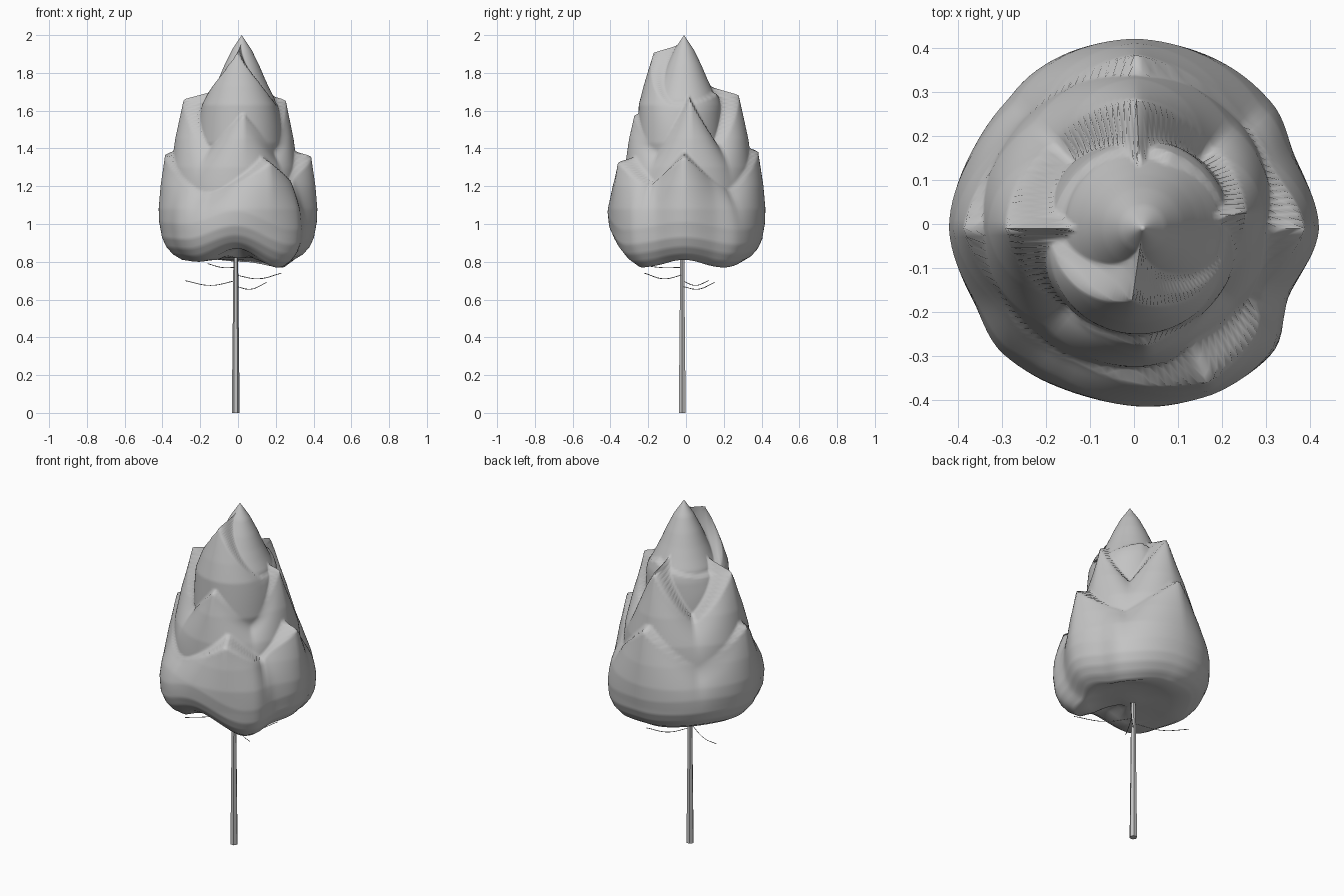
import bpy, bmesh, math
from mathutils import Vector

cube = bpy.data.objects.get("Cube")
if cube:
    bpy.data.objects.remove(cube)

grey = bpy.data.materials.new("pale_grey")
grey.use_nodes = True
colour = (0.55, 0.55, 0.55, 1)
grey.diffuse_color = colour
grey.node_tree.nodes["Principled BSDF"].inputs["Base Color"].default_value = colour

SIDES, ROWS, TOP = 128, 120, 2.0
AXIS = Vector((.02, -.01))


def ease(points, x):
    """Linear interpolation through sorted (x, value) pairs."""
    if x <= points[0][0]:
        return points[0][1]
    for (a, va), (b, vb) in zip(points, points[1:]):
        if x <= b:
            return va + (vb - va) * (x - a) / (b - a)
    return points[-1][1]


def around(points, deg):
    """Soft interpolation around the circle through (angle, value) pairs."""
    pts = [(a + k * 360, v) for k in (-1, 0, 1) for a, v in sorted(points)]
    for (a, va), (b, vb) in zip(pts, pts[1:]):
        if a <= deg <= b:
            t = (deg - a) / (b - a)
            return va + (vb - va) * (3 - 2 * t) * t * t


def smooth_max(a, b, k=.025):
    h = max(k - abs(a - b), 0) / k
    return max(a, b) + h * h * k / 4


def finish(name, bm, angle):
    bmesh.ops.remove_doubles(bm, verts=bm.verts, dist=1e-5)
    bmesh.ops.recalc_face_normals(bm, faces=bm.faces)
    mesh = bpy.data.meshes.new(name)
    bm.to_mesh(mesh)
    bm.free()
    mesh.materials.append(grey)
    obj = bpy.data.objects.new(name, mesh)
    bpy.context.collection.objects.link(obj)
    bpy.ops.object.select_all(action='DESELECT')
    obj.select_set(True)
    bpy.context.view_layer.objects.active = obj
    bpy.ops.object.shade_smooth_by_angle(angle=math.radians(angle))


def loft(name, rings, angle):
    """Skin a stack of closed rings and cap both ends."""
    bm = bmesh.new()
    loops = [[bm.verts.new(co) for co in ring] for ring in rings]
    for a, b in zip(loops, loops[1:]):
        for i in range(len(a)):
            j = (i + 1) % len(a)
            bm.faces.new((a[i], a[j], b[j], b[i]))
    bm.faces.new(loops[0])
    bm.faces.new(loops[-1])
    finish(name, bm, angle)


# Rings of pointed scales: radius by height, tip angles and heights
HEM = [(0, .81), (45, .77), (90, .80), (135, .82), (180, .81),
       (225, .80), (265, .87), (310, .77)]
LOWER = dict(centre=(0, 0), valley=1.17, spread=52, pull=.10, start=.8,
             profile=[(.95, .415), (1.08, .42), (1.2, .41), (1.37, .385)],
             tips=[(0, 1.37), (92, 1.40), (180, 1.38), (293, 1.34)],
             lobes=[(0, 1.0), (25, .96), (45, 1.02), (90, 1.0), (125, 1.01),
                    (155, .98), (180, 1.0), (203, .98), (222, 1.03), (255, 1.02),
                    (285, 1.01), (316, 1.04), (336, .94)])
MIDDLE = dict(centre=(-.01, .01), valley=1.40, spread=50, pull=.09, start=1.1,
              profile=[(.95, .24), (1.1, .335), (1.3, .33), (1.45, .31),
                       (1.57, .285), (1.69, .26)],
              tips=[(8, 1.67), (92, 1.70), (180, 1.67), (272, 1.59)],
              lobes=[(0, .98), (45, 1.0), (90, 1.03), (135, 1.0), (180, 1.04),
                     (225, 1.0), (270, 1.01)])
UPPER = dict(centre=(.01, -.03), valley=1.64, spread=80, pull=.03, start=1.4,
             profile=[(1.2, .18), (1.43, .225), (1.63, .22), (1.73, .195),
                      (1.83, .165), (1.91, .14)],
             tips=[(262, 1.92), (70, 1.70)], lobes=[(0, 1), (180, 1)])
HEART = [(1.3, .18), (1.6, .19), (1.66, .175), (1.71, .15), (1.77, .122),
         (1.84, .092), (1.92, .053), (TOP, 0)]
# Rounding-in of the surface just above the hem
ROUNDING = [(0, .12), (.03, .07), (.07, .035), (.12, .012), (.2, 0)]


def scale_radius(ring, deg, z):
    peak, top = 0, ring["valley"]
    for angle, height in ring["tips"]:
        d = abs((deg - angle + 180) % 360 - 180) / ring["spread"]
        p = max(0, 1 - d) ** 1.3
        if p > peak:
            peak, top = p, ring["valley"] + (height - ring["valley"]) * p
    t = min(max((z - ring["start"]) / (top - ring["start"]), 0), 1)
    r = ease(ring["profile"], z) * around(ring["lobes"], deg)
    r -= ring["pull"] * (1 - peak) * t ** 3
    r -= max(0, z - top + .01) * 3.5          # step in above the rim
    a = math.radians(deg)
    offset = Vector(ring["centre"]) - AXIS
    return r + offset.x * math.cos(a) + offset.y * math.sin(a)


def bud_column(deg):
    low = around(HEM, deg)
    a = math.radians(deg)
    rows = []
    for s in range(ROWS + 1):
        z = low + (TOP - low) * s / ROWS
        r = ease(HEART, z)
        for ring in (UPPER, MIDDLE, LOWER):
            r = smooth_max(r, scale_radius(ring, deg, z))
        r -= ease(ROUNDING, z - low)
        rows.append((max(r, 0) if s < ROWS else 0, z))
    # hollow underside
    rows = [(.06, .82), (.14, max(low, .83)), (.22, max(low, .81))] + rows
    return [(AXIS.x + r * math.cos(a), AXIS.y + r * math.sin(a), z) for r, z in rows]


columns = [bud_column(i * 360 / SIDES) for i in range(SIDES)]
bud_rings = list(zip(*columns))

# The tip closes to a single point
bm = bmesh.new()
loops = [[bm.verts.new(co) for co in ring] for ring in bud_rings[:-1]]
for a, b in zip(loops, loops[1:]):
    for i in range(SIDES):
        j = (i + 1) % SIDES
        bm.faces.new((a[i], a[j], b[j], b[i]))
tip = bm.verts.new((AXIS.x, AXIS.y, TOP))
for i in range(SIDES):
    bm.faces.new((loops[-1][i], loops[-1][(i + 1) % SIDES], tip))
bm.faces.new(loops[0])
finish("bud", bm, 75)

# Slender stalk
ROOT = (-.012, -.02)
loft("stalk", [[(ROOT[0] + r * math.cos(math.tau * i / 6),
                 ROOT[1] + r * math.sin(math.tau * i / 6), z) for i in range(6)]
               for r, z in ((.021, 0), (.016, .45), (.012, .88))], 50)


# Fine drooping threads under the bud
def thread(name, points):
    curve = bpy.data.curves.new(name, 'CURVE')
    curve.dimensions = '3D'
    curve.bevel_depth = 0.002
    curve.bevel_resolution = 0
    curve.resolution_u = 6
    spline = curve.splines.new('BEZIER')
    spline.bezier_points.add(len(points) - 1)
    for bp, co in zip(spline.bezier_points, points):
        bp.co = Vector(co)
        bp.handle_left_type = bp.handle_right_type = 'AUTO'
    curve.materials.append(grey)
    bpy.context.collection.objects.link(bpy.data.objects.new(name, curve))


for n, (end, z0, sag, z1) in enumerate([((-.28, .12), .70, .675, .70),
                                        ((.23, -.22), .73, .71, .74),
                                        ((.15, .15), .67, .655, .69),
                                        ((-.16, -.26), .77, .77, .79)]):
    mid = [(a + b) / 2 for a, b in zip(ROOT, end)]
    thread(f"thread_{n + 1}", [(*ROOT, z0), (*mid, sag), (*end, z1)])
